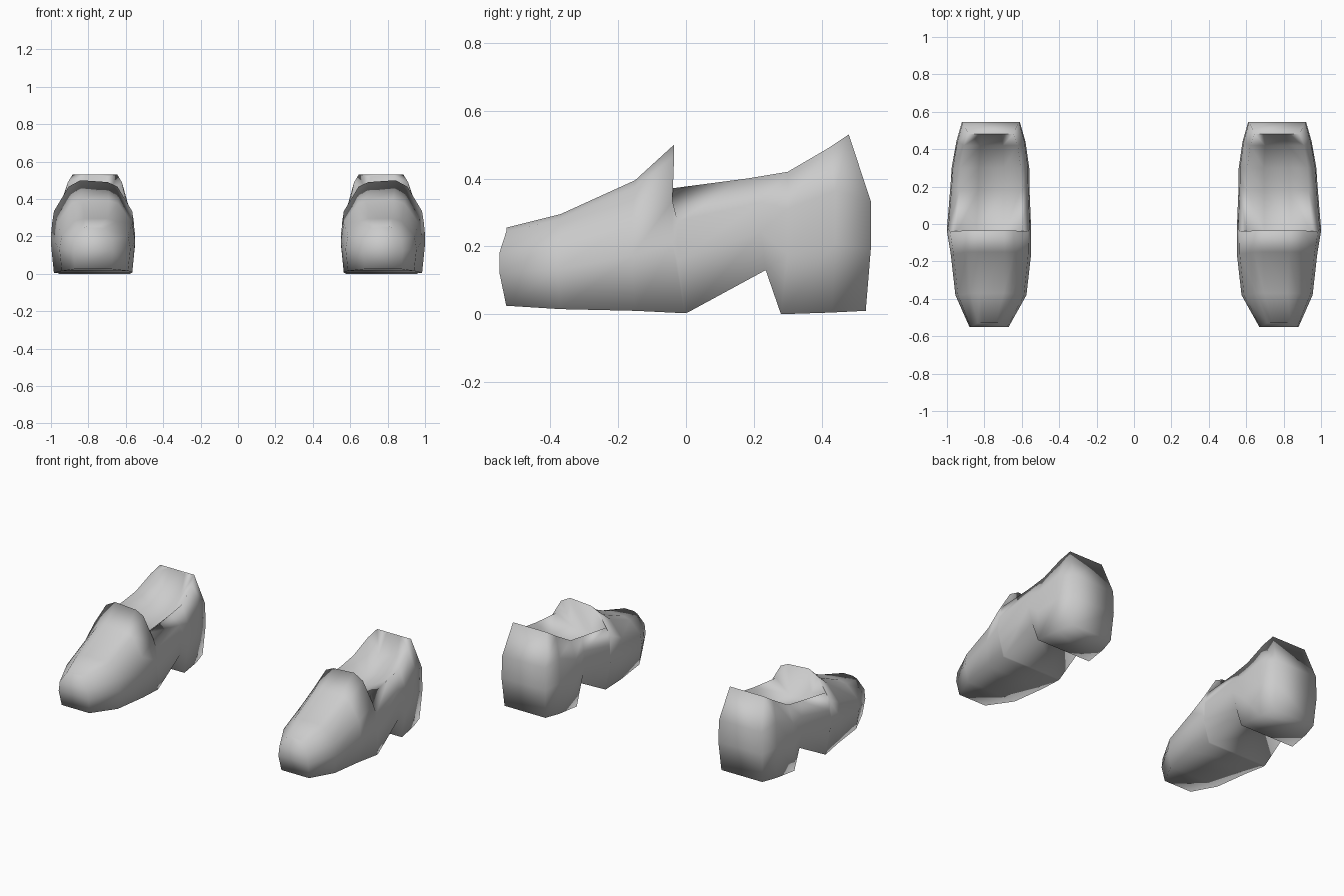
import bpy
import bmesh

cube = bpy.data.objects.get("Cube")
if cube:
    bpy.data.objects.remove(cube, do_unlink=True)

grey = bpy.data.materials.new("plain grey")
grey.use_nodes = True
grey.diffuse_color = (0.6, 0.6, 0.6, 1)
grey.node_tree.nodes["Principled BSDF"].inputs["Base Color"].default_value = (0.6, 0.6, 0.6, 1)

# Half-section shapes: (sideways, height) of the mid, shoulder and rim points
DOME = ((1.0, 0.42), (0.93, 0.68), (0.58, 0.95))
HOLLOW = ((1.0, 0.42), (0.97, 0.74), (0.78, 1.0))
HEEL = ((1.0, 0.35), (0.97, 0.62), (0.77, 1.0))

# y at bottom, middle, top; inner x, outer x; bottom z, top z; section; floor z outer, inner
STATIONS = [
    (-0.53, -0.55, -0.53, 0.67, 0.88, 0.025, 0.255, DOME, 0.255, 0.255),
    (-0.37, -0.38, -0.37, 0.575, 0.955, 0.015, 0.295, DOME, 0.295, 0.295),
    (-0.15, -0.16, -0.15, 0.55, 0.98, 0.01, 0.395, DOME, 0.395, 0.39),
    (-0.005, -0.04, -0.035, 0.55, 1.0, 0.003, 0.49, DOME, 0.50, 0.49),
    (0.005, -0.025, -0.05, 0.55, 1.0, 0.005, 0.37, HOLLOW, 0.32, 0.29),
    (0.235, 0.22, 0.18, 0.56, 0.98, 0.13, 0.40, HOLLOW, 0.34, 0.30),
    (0.28, 0.30, 0.30, 0.56, 0.975, 0.0, 0.42, HOLLOW, 0.36, 0.32),
    (0.43, 0.44, 0.42, 0.58, 0.95, 0.005, 0.49, HOLLOW, 0.43, 0.40),
    (0.53, 0.545, 0.48, 0.61, 0.92, 0.01, 0.53, HEEL, 0.53, 0.52),
]


def ring(yb, ym, yt, x0, x1, zb, zt, section, floor_out, floor_in):
    """Section of the shoe, from the outer bottom over the top to the inner bottom."""
    c, h = (x0 + x1) / 2, (x1 - x0) / 2
    half = [(0.93, yb, zb)]
    for (u, v), y in zip(section, (ym, ym, yt)):
        half.append((u, y, zb + (zt - zb) * v))
    outer = [(c + u * h, y, z) for u, y, z in half]
    inner = [(c - u * h, y, z) for u, y, z in reversed(half)]
    floor = [(c + 0.3 * h, yt, floor_out), (c - 0.35 * h, yt, floor_in)]
    return outer + floor + inner


def make_shoe(name, side):
    bm = bmesh.new()
    rings = [[bm.verts.new((side * x, y, z)) for x, y, z in ring(*s)] for s in STATIONS]
    n = len(rings[0])
    # upper, sole and hollow
    for a, b in zip(rings, rings[1:]):
        for i in range(n):
            j = (i + 1) % n
            bm.faces.new((a[i], a[j], b[j], b[i]))
    # toe and heel ends, in bands
    for r in (rings[0], rings[-1]):
        for i in range(n // 2 - 1):
            bm.faces.new((r[i], r[i + 1], r[n - 2 - i], r[n - 1 - i]))
    bmesh.ops.recalc_face_normals(bm, faces=bm.faces)
    for f in bm.faces:
        f.smooth = True
    mesh = bpy.data.meshes.new(name)
    bm.to_mesh(mesh)
    bm.free()
    mesh.materials.append(grey)
    obj = bpy.data.objects.new(name, mesh)
    bpy.context.collection.objects.link(obj)


make_shoe("left_shoe", 1)
make_shoe("right_shoe", -1)
